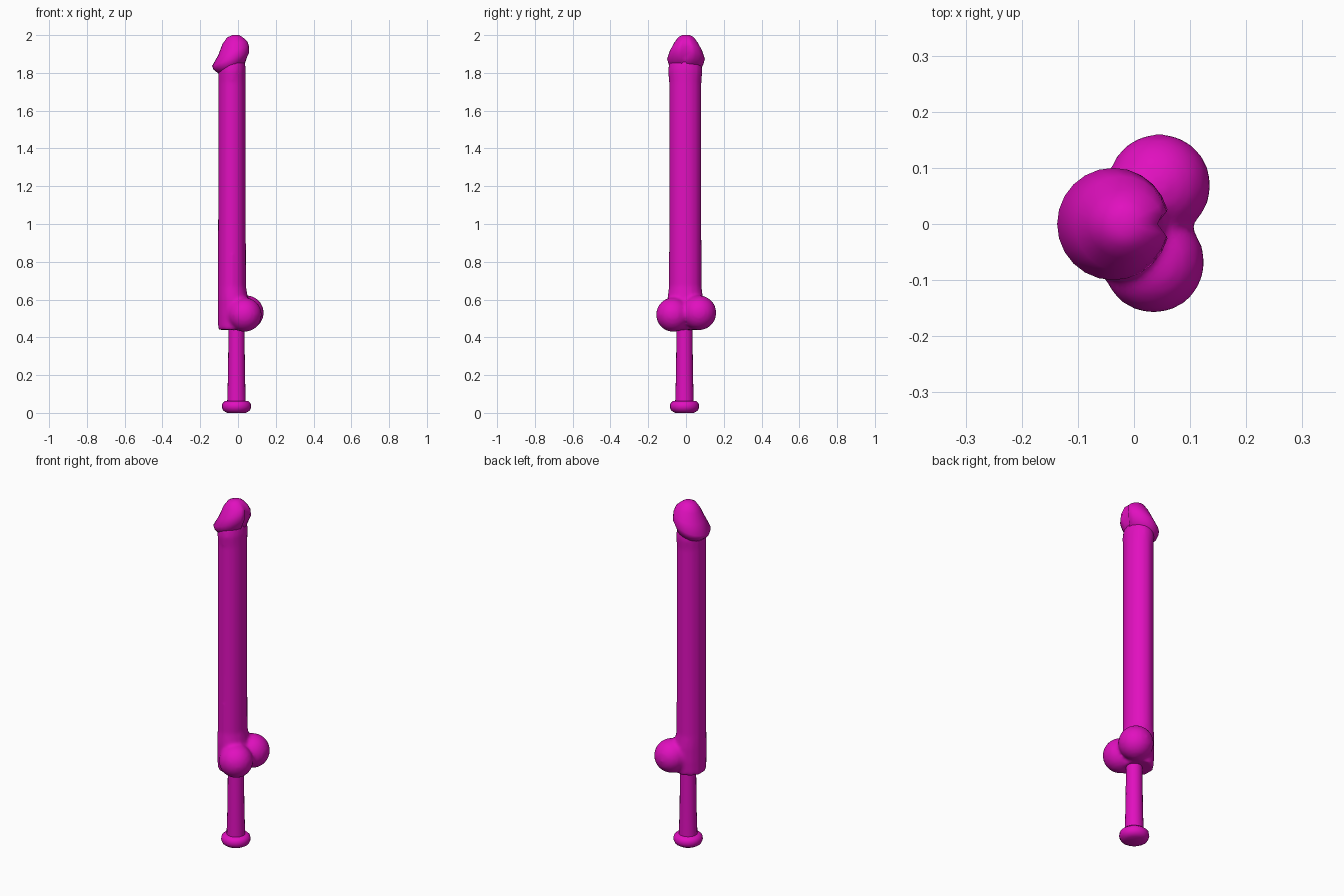
import bpy, bmesh, math
from mathutils import Matrix

cube = bpy.data.objects.get("Cube")
if cube:
    bpy.data.objects.remove(cube, do_unlink=True)

magenta = bpy.data.materials.new("magenta rubber")
magenta.use_nodes = True
colour = (0.75, 0.005, 0.52, 1)
magenta.diffuse_color = colour
magenta.node_tree.nodes["Principled BSDF"].inputs["Base Color"].default_value = colour


def finish(name, bm, angle=50):
    """Turn a bmesh into a smooth shaded object."""
    bmesh.ops.recalc_face_normals(bm, faces=bm.faces)
    mesh = bpy.data.meshes.new(name)
    bm.to_mesh(mesh)
    bm.free()
    mesh.materials.append(magenta)
    obj = bpy.data.objects.new(name, mesh)
    bpy.context.collection.objects.link(obj)
    bpy.ops.object.select_all(action='DESELECT')
    obj.select_set(True)
    bpy.context.view_layer.objects.active = obj
    bpy.ops.object.shade_smooth_by_angle(angle=math.radians(angle))
    return obj


def loft(bm, rings, sides):
    """Rings: centre x, centre y, radius x, radius y, height, slope, groove factor."""
    loops = []
    for cx, cy, rx, ry, z, slope, groove in rings:
        loop = []
        for i in range(sides):
            a = math.tau * i / sides
            k = groove if i == 0 else 1
            dx, dy = k * rx * math.cos(a), k * ry * math.sin(a)
            loop.append(bm.verts.new((cx + dx, cy + dy, z + slope * dx)))
        loops.append(loop)
    for low, high in zip(loops, loops[1:]):
        for i in range(sides):
            j = (i + 1) % sides
            bm.faces.new((low[i], low[j], high[j], high[i]))
    bm.faces.new(loops[0][::-1])
    bm.faces.new(loops[-1])


# Handle with rounded pommel
bm = bmesh.new()
profile = [(0.05, 0), (0.07, 0.012), (0.078, 0.03), (0.075, 0.05),
           (0.062, 0.062), (0.049, 0.064), (0.045, 0.2), (0.042, 0.46)]
loft(bm, [(-0.008, -0.008, r, r, z, 0, 1) for r, z in profile], 20)
finish("handle", bm, 60)

# Shaft flaring into two round lobes, blended together
bm = bmesh.new()
shaft = [(-0.03, 0.076, 0.088, 0.44), (-0.025, 0.082, 0.096, 0.52),
         (-0.026, 0.081, 0.096, 0.6), (-0.032, 0.075, 0.087, 0.67),
         (-0.032, 0.074, 0.086, 1.0), (-0.032, 0.073, 0.086, 1.75),
         (-0.032, 0.074, 0.092, 1.81), (-0.034, 0.07, 0.085, 1.86)]
loft(bm, [(cx, -0.004, rx, ry, z, 0.1 if z > 1.8 else 0, 1)
          for cx, rx, ry, z in shaft], 16)
for x, y, z, r in ((0.045, 0.069, 0.53, 0.092), (0.035, -0.068, 0.52, 0.091)):
    bmesh.ops.create_uvsphere(bm, u_segments=20, v_segments=14, radius=r,
                              matrix=Matrix.Translation((x, y, z)))
body = finish("shaft", bm)
remesh = body.modifiers.new("blend", 'REMESH')
remesh.mode = 'VOXEL'
remesh.voxel_size = 0.01
remesh.use_smooth_shade = True
smooth = body.modifiers.new("soften", 'SMOOTH')
smooth.factor = 0.5
smooth.iterations = 6

# Rounded tip with slanted brim and a groove on one side
bm = bmesh.new()
tip = [(-0.033, 0.068, 0.08, 1.82, 0.38, 1), (-0.04, 0.09, 0.093, 1.85, 0.36, 0.8),
       (-0.037, 0.1, 0.1, 1.873, 0.36, 0.75), (-0.022, 0.083, 0.085, 1.918, 0.3, 0.75),
       (-0.015, 0.067, 0.062, 1.96, 0.1, 0.85), (-0.015, 0.042, 0.042, 1.988, 0, 0.95),
       (-0.012, 0.018, 0.02, 2.0, 0, 1)]
loft(bm, [(cx, 0, rx, ry, z, s, g) for cx, rx, ry, z, s, g in tip], 24)
finish("tip", bm, 75)
